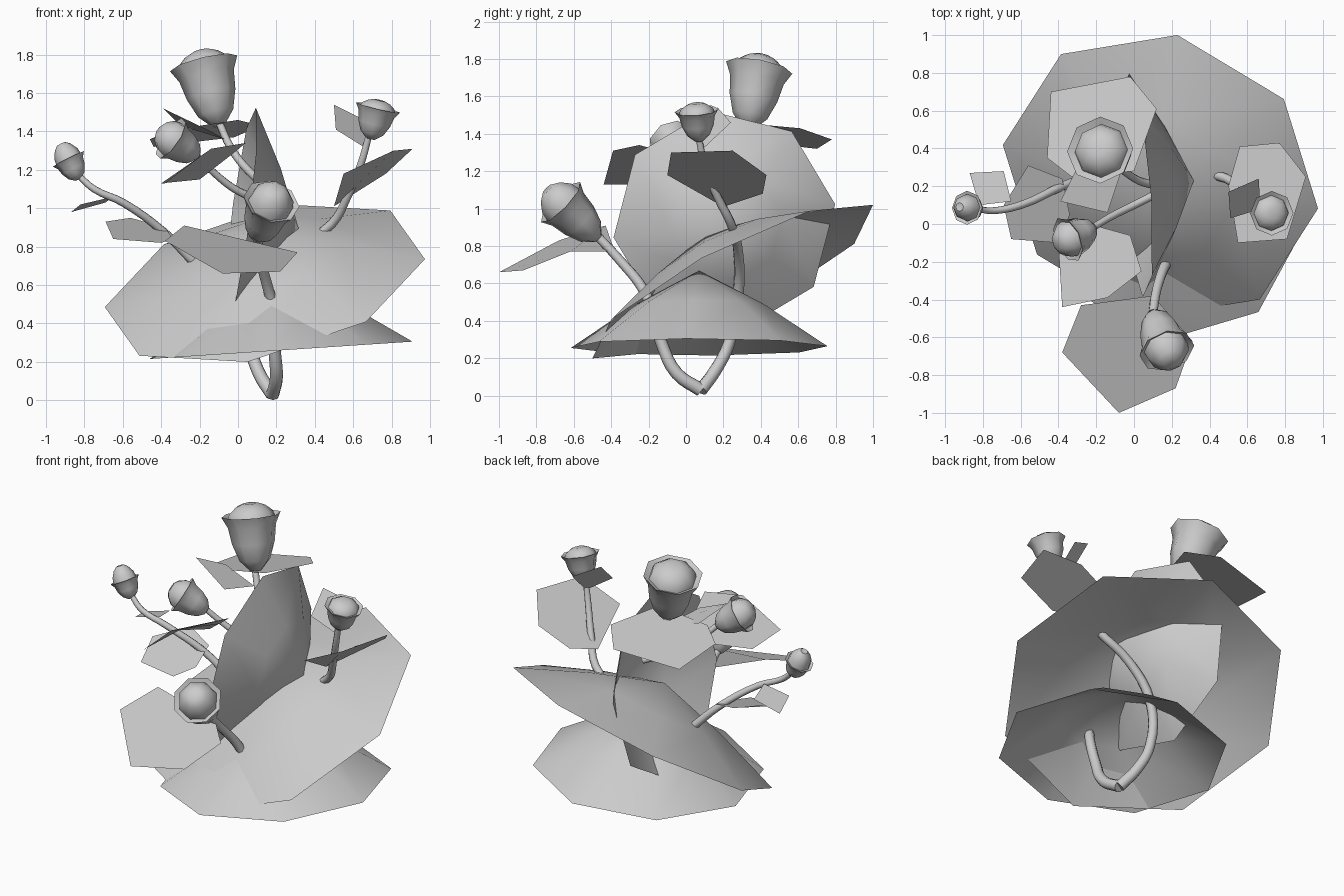
import bpy, bmesh, math
from mathutils import Vector as V

cube = bpy.data.objects.get("Cube")
if cube:
    bpy.data.objects.remove(cube)

grey = bpy.data.materials.new("plain_grey")
grey.use_nodes = True
tone = (0.6, 0.6, 0.6, 1)
grey.diffuse_color = tone
grey.node_tree.nodes["Principled BSDF"].inputs["Base Color"].default_value = tone
SIDES = 8


def finish(name, bm, smooth=True):
    mesh = bpy.data.meshes.new(name)
    bm.to_mesh(mesh)
    bm.free()
    mesh.materials.append(grey)
    if smooth:
        for p in mesh.polygons:
            p.use_smooth = True
        mesh.set_sharp_from_angle(angle=math.radians(48))
    obj = bpy.data.objects.new(name, mesh)
    bpy.context.scene.collection.objects.link(obj)


def lathe(name, origin, axis, profile, ref=(1, 0, 0)):
    """Spin (radius, height) pairs around an axis; zero radius closes a tip."""
    origin, n = V(origin), V(axis).normalized()
    a = V(ref)
    a = (a - n * a.dot(n)).normalized()
    b = n.cross(a)
    bm = bmesh.new()
    rings = []
    for r, h in profile:
        c = origin + n * h
        if r == 0:
            rings.append([bm.verts.new(c)] * SIDES)
            continue
        ring = []
        for i in range(SIDES):
            t = math.tau * i / SIDES
            ring.append(bm.verts.new(c + (a * math.cos(t) + b * math.sin(t)) * r))
        rings.append(ring)
    for low, high in zip(rings, rings[1:]):
        for i in range(SIDES):
            j = (i + 1) % SIDES
            quad = [low[i], low[j], high[j], high[i]]
            bm.faces.new(list(dict.fromkeys(quad)))
    finish(name, bm)


def canopy(name, centre, normal, ref, radius, height):
    lathe(name, centre, normal, [(radius, 0), (radius * 0.5, height * 0.56), (0, height)], ref)


def flower(name, base, axis, length, radius, dome):
    """Flared cup with a rounded bud inside it."""
    shape = [(0, 0), (.2, .01), (.52, .2), (.72, .5), (.81, .8), (1, 1),
             (.8, .93), (.74, .93 + dome * .4), (.5, .93 + dome * .8),
             (.25, .93 + dome), (0, .93 + dome * .95)]
    lathe(name, base, axis, [(r * radius, h * length) for r, h in shape])


def stem(name, points, start, end):
    curve = bpy.data.curves.new(name, "CURVE")
    curve.dimensions = "3D"
    curve.bevel_depth = 1
    curve.bevel_resolution = 2
    curve.resolution_u = 4
    curve.use_fill_caps = True
    spline = curve.splines.new("BEZIER")
    spline.bezier_points.add(len(points) - 1)
    for i, (bp, co) in enumerate(zip(spline.bezier_points, points)):
        bp.co = co
        bp.handle_left_type = bp.handle_right_type = "AUTO"
        bp.radius = start + (end - start) * i / (len(points) - 1)
    curve.materials.append(grey)
    obj = bpy.data.objects.new(name, curve)
    bpy.context.scene.collection.objects.link(obj)


def leaf(name, *points):
    bm = bmesh.new()
    bm.faces.new([bm.verts.new(p) for p in points])
    finish(name, bm, False)


# Three wide umbrella leaves
canopy("lower_canopy_leaf", (.225, .07, .26), (-.066, 0, 1), (1, -.105, 0), .69, .41)
canopy("large_canopy_leaf", (.14, .25, .61), (-.22, -.448, .867), (.09, .75, .41), .86, .3)
canopy("upright_canopy_leaf", (.01, .205, .935), (1, .08, -.13), (0, .99, .14), .6, .31)

# Stems
stem("main_stem", [(.18, .08, .03), (.11, .16, .14), (.07, .23, .28), (.11, .28, .55),
                   (.27, .28, .76), (.49, .24, .92), (.57, .17, 1.06), (.64, .1, 1.23),
                   (.68, .07, 1.37)], .036, .018)
stem("front_stem", [(.18, .08, .03), (.2, -.05, .12), (.19, -.13, .28), (.19, -.18, .45),
                    (.16, -.23, .57), (.12, -.35, .72), (.1, -.47, .85)], .036, .024)
stem("right_stem", [(-.24, .25, .73), (-.38, .2, .87), (-.6, .1, 1.03), (-.75, .07, 1.1),
                    (-.83, .08, 1.17)], .025, .016)
stem("tall_stem", [(.19, .2, 1.08), (.05, .22, 1.2), (-.04, .27, 1.32), (-.1, .32, 1.45)], .022, .02)
stem("middle_stem", [(.18, .19, 1.02), (0, .1, 1.09), (-.12, .04, 1.18), (-.22, -.02, 1.28)], .022, .018)

# Flowers
flower("tall_flower", (-.1, .33, 1.43), (-.22, .17, .9), .34, .18, .27)
flower("front_flower", (.1, -.47, .84), (.26, -.7, .68), .29, .15, .42)
flower("middle_flower", (-.21, -.02, 1.27), (-.68, -.3, .46), .18, .125, .5)
flower("right_flower", (-.83, .08, 1.15), (-.45, .05, .9), .12, .09, .8)
flower("left_flower", (.69, .07, 1.36), (.24, -.08, 1), .17, .118, .3)

# Small flat leaves along the stems
leaf("front_leaf", (-.38, -.68, .83), (-.08, -1, .66), (.22, -.87, .67),
     (.31, -.62, .77), (.1, -.38, .77), (-.28, -.43, .91))
leaf("left_leaf", (.91, .25, 1.31), (.77, .43, 1.18), (.56, .41, 1.08),
     (.5, .2, 1.01), (.55, -.1, 1.18), (.81, -.08, 1.3))
leaf("left_leaflet", (.5, .17, 1.54), (.66, .24, 1.46), (.67, .08, 1.31), (.51, .03, 1.41))
leaf("tall_leaf", (.12, .61, 1.43), (-.02, .78, 1.37), (-.44, .7, 1.32),
     (-.46, .35, 1.36), (-.33, .25, 1.41), (0, .28, 1.46))
leaf("tall_leaflet", (-.39, .12, 1.52), (-.14, .06, 1.4), (-.07, .27, 1.36), (-.3, .3, 1.43))
leaf("middle_leaf", (-.38, -.44, 1.13), (-.14, -.39, 1.31), (.04, -.25, 1.34),
     (-.02, -.06, 1.29), (-.2, -.01, 1.15), (-.4, -.12, 1.13))
leaf("right_leaf", (-.69, .1, .93), (-.56, .31, .95), (-.38, .24, .9),
     (-.34, .05, .84), (-.4, -.1, .82), (-.65, -.08, .84))
leaf("right_leaflet", (-.87, .27, .98), (-.69, .28, 1.03), (-.65, .12, 1.06), (-.82, .1, 1.02))
